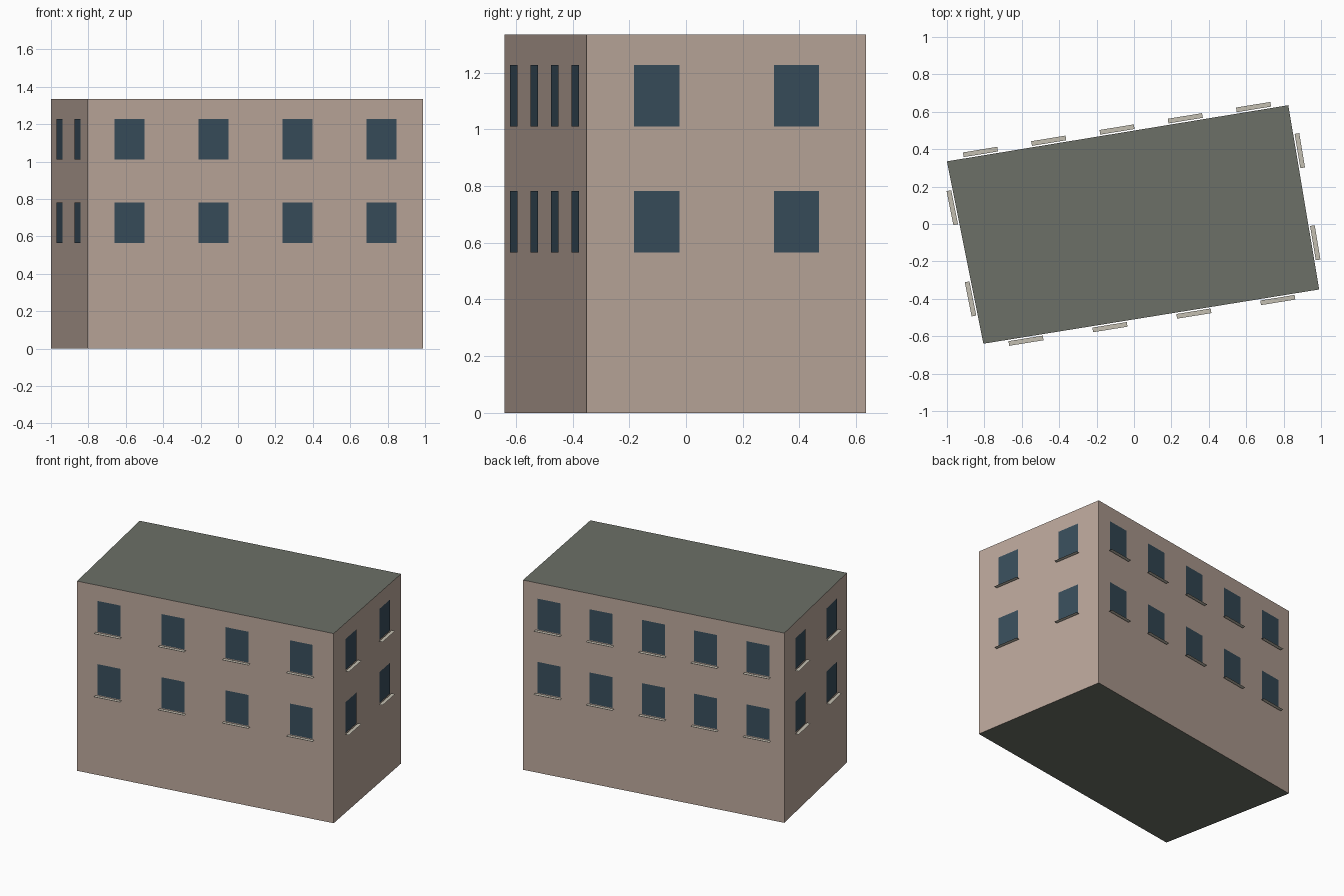
import bpy
from mathutils import Vector

if "Cube" in bpy.data.objects:
    bpy.data.objects.remove(bpy.data.objects["Cube"])

HEIGHT = 1.335
# footprint corners, counter-clockwise from the front left
CORNERS = [Vector(c) for c in ((-0.805, -0.64, 0), (0.99, -0.35, 0), (0.825, 0.635, 0), (-1.0, 0.335, 0))]
WALLS = [("front", 4), ("right", 2), ("back", 5), ("left", 2)]  # windows per floor
FLOORS = (0.565, 1.01)  # window bottoms
WIN_W, WIN_H = 0.162, 0.217
SILL_W, SILL_IN, SILL_OUT = 0.186, 0.008, 0.033
UP = Vector((0, 0, 1))


def material(name, rgb):
    m = bpy.data.materials.new(name)
    m.diffuse_color = (*rgb, 1)
    m.use_nodes = True
    m.node_tree.nodes["Principled BSDF"].inputs["Base Color"].default_value = m.diffuse_color
    return m


def mesh_object(name, verts, faces, mat):
    mesh = bpy.data.meshes.new(name)
    mesh.from_pydata(verts, [], faces)
    mesh.materials.append(mat)
    ob = bpy.data.objects.new(name, mesh)
    bpy.context.collection.objects.link(ob)
    return ob


wall_mat = material("wall", (0.50, 0.39, 0.33))
roof_mat = material("roof", (0.15, 0.16, 0.135))
glass_mat = material("glass", (0.04, 0.075, 0.105))
sill_mat = material("sill", (0.55, 0.52, 0.44))

# building block: four walls, flat roof and underside
verts = CORNERS + [c + UP * HEIGHT for c in CORNERS]
sides = [(i, (i + 1) % 4, (i + 1) % 4 + 4, i + 4) for i in range(4)]
body = mesh_object("building_body", verts, sides + [(4, 5, 6, 7), (3, 2, 1, 0)], wall_mat)
body.data.materials.append(roof_mat)
for face in body.data.polygons[4:]:
    face.material_index = 1

# flat window panes and thin flat sills, evenly spaced along each wall
for i, (side, count) in enumerate(WALLS):
    start, end = CORNERS[i], CORNERS[(i + 1) % 4]
    along = (end - start).normalized()
    out = along.cross(UP)
    panes, sills = [], []
    for z in FLOORS:
        for k in range(count):
            c = start.lerp(end, (k + 0.5) / count) + UP * z
            p = c + out * 0.004
            w, s = along * WIN_W / 2, along * SILL_W / 2
            panes += [p - w, p + w, p + w + UP * WIN_H, p - w + UP * WIN_H]
            b = c - UP * 0.004
            sills += [b - s + out * SILL_OUT, b + s + out * SILL_OUT,
                      b + s + out * SILL_IN, b - s + out * SILL_IN]
    quads = [tuple(range(n, n + 4)) for n in range(0, len(panes), 4)]
    mesh_object(side + "_windows", panes, quads, glass_mat)
    mesh_object(side + "_window_sills", sills, quads, sill_mat)
